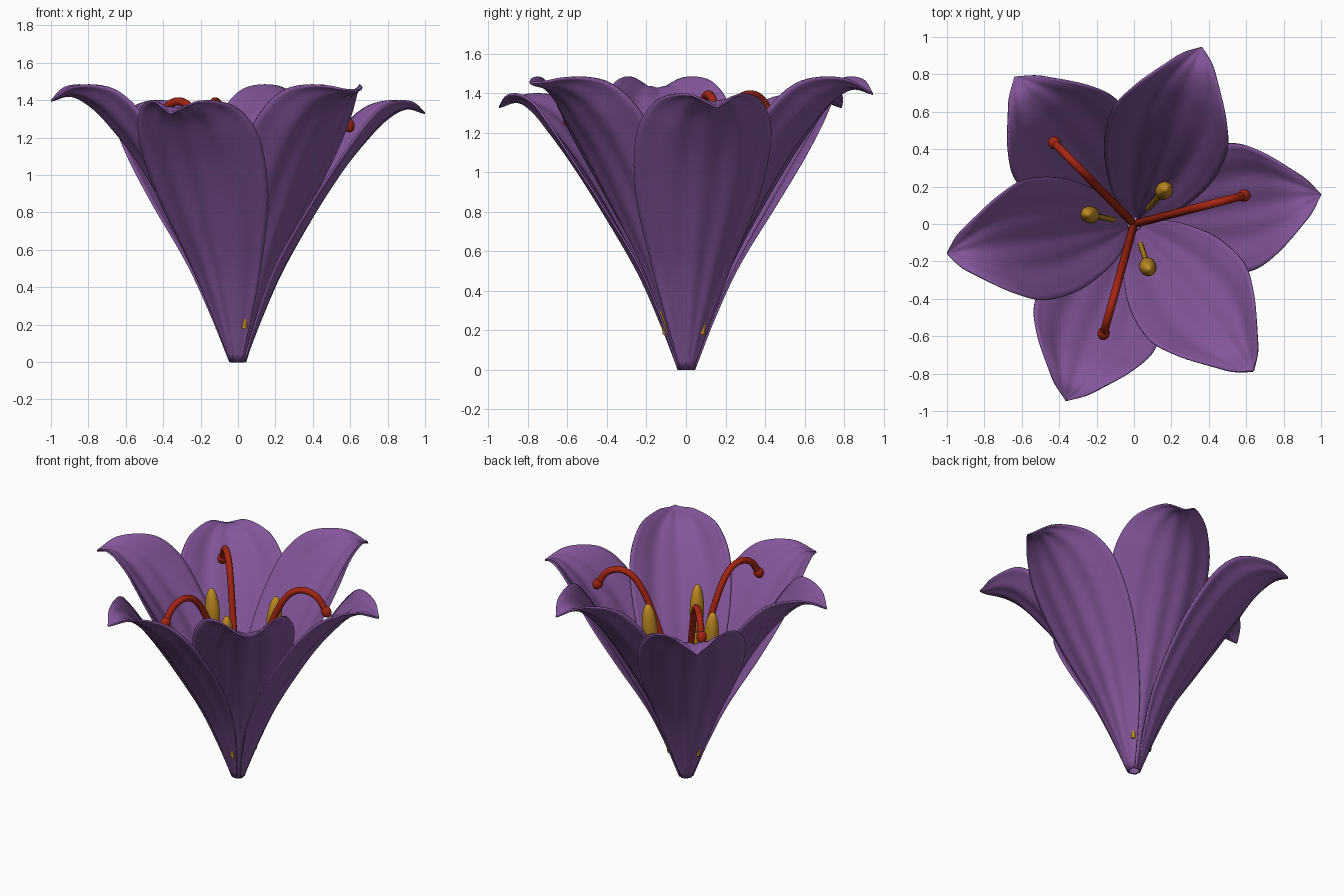
import bpy, bmesh, math
from mathutils import Vector, Matrix

if "Cube" in bpy.data.objects:
    bpy.data.objects.remove(bpy.data.objects["Cube"])


def material(name, rgb):
    m = bpy.data.materials.new(name)
    m.diffuse_color = (*rgb, 1)
    m.use_nodes = True
    m.node_tree.nodes["Principled BSDF"].inputs["Base Color"].default_value = m.diffuse_color
    return m


PURPLE = material("petal purple", (0.23, 0.093, 0.328))
RED = material("stamen red", (0.376, 0.019, 0.007))
GOLD = material("anther gold", (0.546, 0.27, 0.017))

# Petal stations from base to tip: radius, height, half width, edge cupping
PETAL = [Vector(p) for p in (
    (0.035, 0.00, 0.030, 0.008), (0.13, 0.25, 0.112, 0.055), (0.24, 0.50, 0.195, 0.090),
    (0.41, 0.80, 0.290, 0.105), (0.56, 1.03, 0.328, 0.110), (0.69, 1.19, 0.318, 0.125),
    (0.80, 1.30, 0.250, 0.115), (0.91, 1.357, 0.125, 0.050), (1.012, 1.33, 0.004, 0.0))]


def spline(pts, t):
    """Catmull-Rom point at t in 0..1."""
    n = len(pts) - 1
    i = min(int(t * n), n - 1)
    f = t * n - i
    b, c = pts[i], pts[i + 1]
    a = pts[i - 1] if i else 2 * b - c
    d = pts[i + 2] if i + 2 <= n else 2 * c - b
    return 0.5 * (2 * b + (c - a) * f + (2 * a - 5 * b + 4 * c - d) * f * f
                  + (3 * b - a - 3 * c + d) * f ** 3)


def finish(ob, mat):
    ob.data.materials.clear()
    ob.data.materials.append(mat)
    bpy.ops.object.select_all(action='DESELECT')
    ob.select_set(True)
    bpy.context.view_layer.objects.active = ob
    bpy.ops.object.shade_smooth_by_angle(angle=math.radians(50))


def petal(name, angle, inner, tip_lift=0.0):
    rows, cols = 48, 24
    zs, ws, cs = (1.05, 0.99, 1.08) if inner else (1.0, 1.05, 0.8)
    bm = bmesh.new()
    grid = []
    for j in range(rows + 1):
        t = j / rows
        r, z, w, cup = spline(PETAL, t)
        step = spline(PETAL, min(t + 0.01, 1)) - spline(PETAL, max(t - 0.01, 0))
        nr, nz = Vector((-step[1], step[0])).normalized()
        bell = math.sin(math.pi * t)
        if inner:
            r -= 0.018 * bell
        lift = tip_lift * max(0, (t - 0.85) / 0.15) ** 2
        row = []
        for i in range(cols + 1):
            u = 2 * i / cols - 1
            d = cup * cs * u * u - 0.007 * bell * math.cos(4 * math.pi * u)
            row.append(bm.verts.new((r + nr * d, u * max(w, 0.003) * ws,
                                     max(0, z * zs + nz * d + lift))))
        grid.append(row)
    for j in range(rows):
        for i in range(cols):
            bm.faces.new((grid[j][i], grid[j][i + 1], grid[j + 1][i + 1], grid[j + 1][i]))
    bm.transform(Matrix.Rotation(math.radians(angle), 4, 'Z'))
    me = bpy.data.meshes.new(name)
    bm.to_mesh(me)
    bm.free()
    ob = bpy.data.objects.new(name, me)
    bpy.context.collection.objects.link(ob)
    finish(ob, PURPLE)
    mod = ob.modifiers.new("thickness", 'SOLIDIFY')
    mod.thickness, mod.offset = 0.01, 0


def tube(name, path, angle, radius, mat):
    """Round tube along (radius, height) points, turned to the given angle."""
    a = math.radians(angle)
    pts = [Vector(p) for p in path]
    n = 40 if len(pts) > 2 else 1
    cu = bpy.data.curves.new(name, 'CURVE')
    cu.dimensions = '3D'
    cu.bevel_depth, cu.bevel_resolution, cu.use_fill_caps = radius, 3, True
    sp = cu.splines.new('POLY')
    sp.points.add(n)
    for k in range(n + 1):
        r, z = spline(pts, k / n)
        sp.points[k].co = (r * math.cos(a), r * math.sin(a), z, 1)
    ob = bpy.data.objects.new(name, cu)
    bpy.context.collection.objects.link(ob)
    bpy.ops.object.select_all(action='DESELECT')
    ob.select_set(True)
    bpy.context.view_layer.objects.active = ob
    bpy.ops.object.convert(target='MESH')
    finish(bpy.context.object, mat)


def ellipsoid(name, r, z, angle, size, tilt, mat):
    a = math.radians(angle)
    bpy.ops.mesh.primitive_uv_sphere_add(
        segments=24, ring_count=14, radius=1, scale=size, rotation=(0, tilt, a),
        location=(r * math.cos(a), r * math.sin(a), z))
    ob = bpy.context.object
    ob.name = name
    finish(ob, mat)


# Three outer and three inner petals, alternating
for k in range(3):
    petal(f"outer_petal_{k + 1}", 9 + 120 * k, False)
    petal(f"inner_petal_{k + 1}", 69 + 120 * k, True, 0.06 if k == 2 else 0)

for k in range(3):
    # Long red stamens arching over towards the outer petals
    a = 14.5 + 120 * k
    tube(f"stamen_{k + 1}", [(0.0, 0.06), (0.05, 0.42), (0.13, 0.82), (0.24, 1.15),
                             (0.34, 1.335), (0.44, 1.393), (0.54, 1.365), (0.605, 1.275)],
         a, 0.022, RED)
    ellipsoid(f"stamen_tip_{k + 1}", 0.608, 1.268, a, (0.033, 0.033, 0.042), -0.5, RED)
    # Short gold filaments with upright anthers
    a = 48 + 120 * k
    tube(f"filament_{k + 1}", [(0.108, 0.18), (0.235, 1.0)], a, 0.015, GOLD)
    ellipsoid(f"anther_{k + 1}", 0.24, 1.08, a, (0.05, 0.046, 0.17), 0.08, GOLD)
